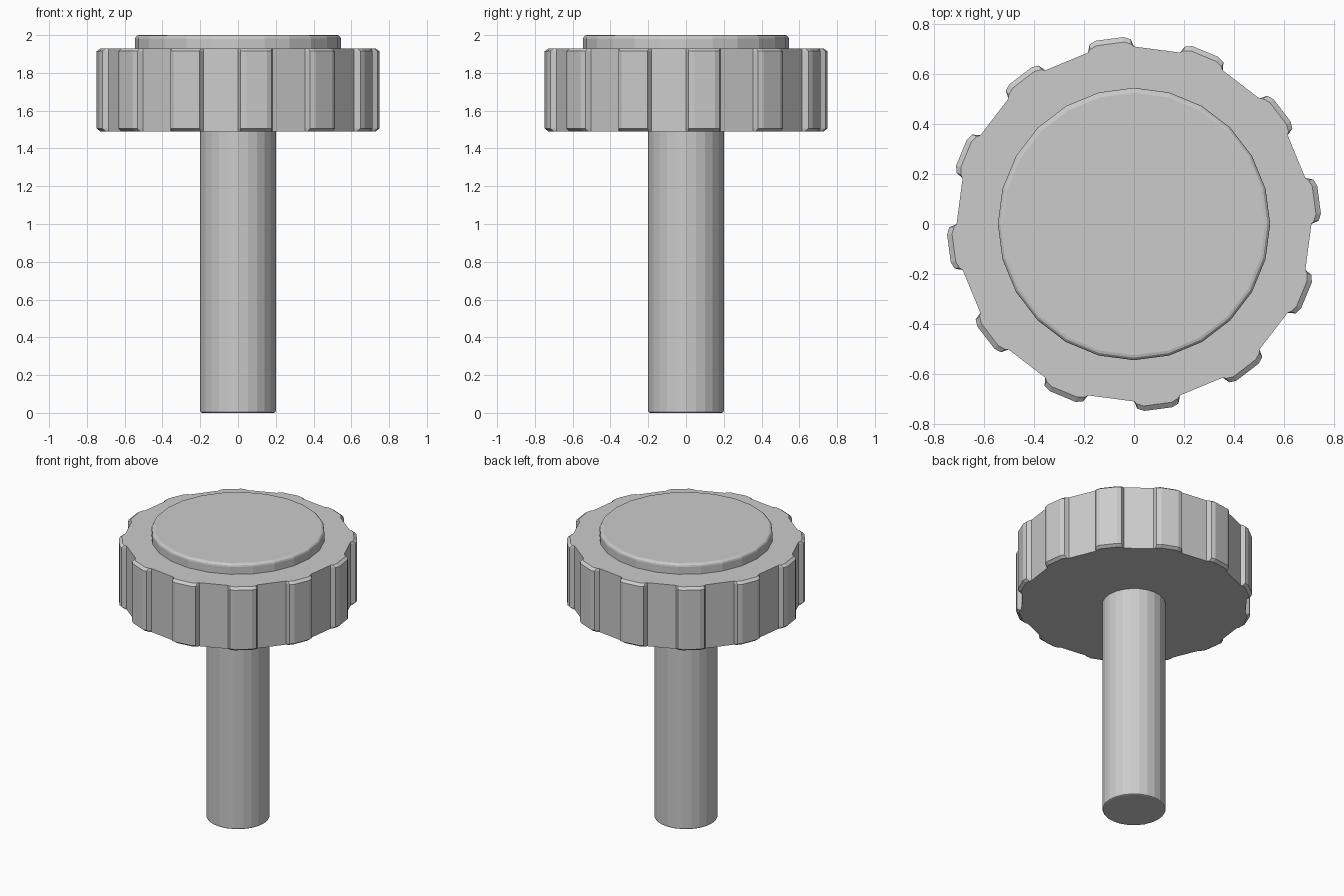
import bpy, bmesh, math

if "Cube" in bpy.data.objects:
    bpy.data.objects.remove(bpy.data.objects["Cube"])

grey = bpy.data.materials.new("plain grey")
grey.diffuse_color = (0.6, 0.6, 0.6, 1)
grey.use_nodes = True
grey.node_tree.nodes["Principled BSDF"].inputs["Base Color"].default_value = grey.diffuse_color


def finish(name, bm):
    bmesh.ops.recalc_face_normals(bm, faces=bm.faces)
    mesh = bpy.data.meshes.new(name)
    bm.to_mesh(mesh)
    bm.free()
    mesh.materials.append(grey)
    obj = bpy.data.objects.new(name, mesh)
    bpy.context.collection.objects.link(obj)
    return obj


def loft(name, loops):
    """Skin equal-length loops of points and cap both ends."""
    bm = bmesh.new()
    rings = [[bm.verts.new(p) for p in loop] for loop in loops]
    n = len(rings[0])
    for a, b in zip(rings, rings[1:]):
        for i in range(n):
            j = (i + 1) % n
            bm.faces.new((a[i], a[j], b[j], b[i]))
    bm.faces.new(rings[0][::-1])
    bm.faces.new(rings[-1])
    return finish(name, bm)


def circle(r, z, n=24):
    return [(r * math.cos(2 * math.pi * i / n), r * math.sin(2 * math.pi * i / n), z)
            for i in range(n)]


def grip_loop(z, inset):
    """24-sided wheel outline with every other side raised into a bevelled tooth."""
    tooth = [(0.704, -0.0927), (0.735 - inset, -0.083), (0.747 - inset, -0.056),
             (0.747 - inset, 0.056), (0.735 - inset, 0.083), (0.704, 0.0927)]
    pts = []
    for k in range(12):
        a = math.radians(7.5 + 30 * k)
        c, s = math.cos(a), math.sin(a)
        pts += [(r * c - t * s, r * s + t * c, z) for r, t in tooth]
    return pts


# Shaft with a softened lower rim
loft("shaft", [circle(0.19, 0), circle(0.197, 0.003), circle(0.2, 0.01), circle(0.2, 1.5)])

# Toothed grip wheel, chamfered on the teeth only
loft("grip_wheel", [grip_loop(1.49, 0.02), grip_loop(1.505, 0),
                    grip_loop(1.915, 0), grip_loop(1.93, 0.02)])

# Raised cap with a rounded rim
rim = [(0.525 + 0.02 * math.cos(a), 1.98 + 0.02 * math.sin(a))
       for a in (math.radians(30 * i) for i in range(4))]
loft("top_cap", [circle(0.545, 1.92)] + [circle(r, z) for r, z in rim])
